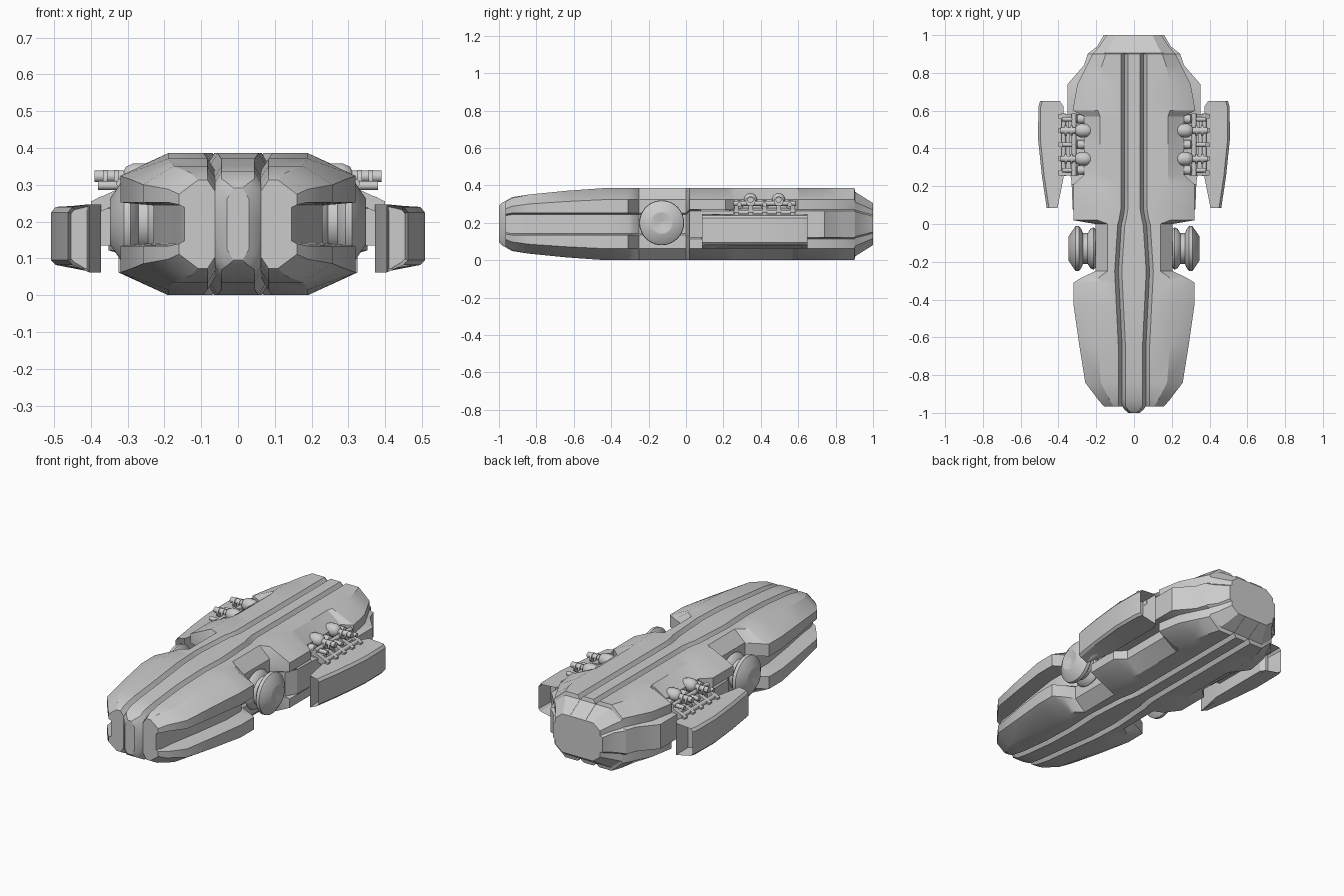
import bpy, bmesh, math
from mathutils import Vector

if "Cube" in bpy.data.objects:
    bpy.data.objects.remove(bpy.data.objects["Cube"])

ZC = 0.193  # height of the horizontal symmetry plane


def finish(name, bm, z=0, z_mirror=False, angle=28):
    """Make the object, mirror it and shade it."""
    bmesh.ops.recalc_face_normals(bm, faces=bm.faces)
    me = bpy.data.meshes.new(name)
    bm.to_mesh(me)
    bm.free()
    ob = bpy.data.objects.new(name, me)
    bpy.context.collection.objects.link(ob)
    ob.location.z = z
    mod = ob.modifiers.new("mirror", 'MIRROR')
    mod.use_axis = (True, False, z_mirror)
    mod.merge_threshold = 0.0005
    bpy.ops.object.select_all(action='DESELECT')
    ob.select_set(True)
    bpy.context.view_layer.objects.active = ob
    bpy.ops.object.shade_smooth_by_angle(angle=math.radians(angle))
    return ob


def loft(bm, rings, closed=True, inner_x=None):
    """Skin equal-length rings of points and cap both ends."""
    rows = [[bm.verts.new(p) for p in r] for r in rings]
    n = len(rows[0])
    for a, b in zip(rows, rows[1:]):
        for i in range(n if closed else n - 1):
            j = (i + 1) % n
            bm.faces.new((a[i], a[j], b[j], b[i]))
    caps = []
    for row in (rows[0], rows[-1]):
        extra = []
        if inner_x is not None:
            extra = [bm.verts.new((inner_x(row), row[0].co.y, 0))]
        caps.append(bm.faces.new(row + extra))
    return caps


def revolve_x(bm, profile, cy, cz, n=18):
    """Turn (x, radius) points around an axis parallel to x."""
    turn = [2 * math.pi * i / n for i in range(n)]
    loft(bm, [[(x, cy + r * math.cos(a), cz + r * math.sin(a)) for a in turn] for x, r in profile])


def box(bm, x0, x1, y, half, z0, z1, drop=0.0):
    """Box whose outer x end hangs lower by drop."""
    loft(bm, [[(x, y - half, z0 - d), (x, y + half, z0 - d), (x, y + half, z1 - d), (x, y - half, z1 - d)]
              for x, d in ((x0, 0), (x1, drop))])


def spine_width(y):
    """Narrow aft, swelling amidships, narrow again at the nose."""
    if y > -0.05:
        return max(.05, .083 - .33 * (y + .05))
    return .085 - .022 * min(1, max(0, -y - .2) / .45)


# Hull stations: y, half height, shell half width, mid half width
F = .193
hull = [
    (-.965, .12, .16, .145), (-.93, .14, .19, .155), (-.84, .158, .258, .165), (-.64, .178, .29, .20),
    (-.43, F, .32, .23), (-.31, F, .32, .23), (-.28, F, .27, .22), (-.25, F, .205, .19),
    (0, F, .205, .195), (.02, F, .32, .29), (.08, F, .32, .325), (.21, F, .32, .33),
    (.26, F, .265, .335), (.57, F, .265, .35), (.6, F, .325, .352), (.74, F, .3, .352),
    (.84, F, .25, .265), (.9, F, .22, .245), (.905, .172, .215, .24), (.94, .15, .185, .195),
    (1, .112, .145, .16)]

# Side shells: one quarter, mirrored left/right and top/bottom
bm = bmesh.new()
rings = []
for y, h, w, m in hull:
    s = spine_width(y)
    groove = .03 if y < .903 else .001
    k = .68 * h
    c = min(.055 if y < .01 else .075, .6 * k)
    rings.append([(s, y, h - groove), (s + groove * .66, y, h), (min(.19, .68 * w), y, h),
                  (w, y, k), (w, y, c + .004), (m, y, c - .004), (m, y, 0)])
loft(bm, rings, closed=False, inner_x=lambda row: row[0].co.x)
finish("hull_shell", bm, ZC, True)

# Central spine with chamfered edges that form the grooves
bm = bmesh.new()
rings = []
for y, h, s in [(-1, .098, .03), (-.985, .113, .048)] + [(r[0], r[1] + .004 * (r[0] < -.9), spine_width(r[0])) for r in hull]:
    groove = .03 if y < .903 else .001
    rings.append([(0, y, h), (s - groove * .6, y, h), (s, y, h - groove), (s, y, 0)])
loft(bm, rings, closed=False, inner_x=lambda row: 0)
finish("spine", bm, ZC, True)

# Round side thrusters with a waist and dished outer end
bm = bmesh.new()
revolve_x(bm, [(.17, .07), (.215, .112), (.23, .105), (.245, .082), (.27, .082), (.28, .105), (.292, .12),
               (.31, .118), (.348, .062), (.348, .052), (.334, .012)], -.13, .2, 40)
finish("side_thruster", bm, angle=40)

# Outrigger pods, hollow at both ends
bm = bmesh.new()
rings = []
for y, xi, xo in [(.085, .405, .462), (.25, .372, .487), (.45, .372, .508), (.62, .372, .506), (.65, .392, .498)]:
    rings.append([(xi, y, .062), (xi, y, .247), (xo - .012, y, .24), (xo, y, .225),
                  (xo, y, .095), (xo - .012, y, .082)])
caps = loft(bm, rings)
bmesh.ops.recalc_face_normals(bm, faces=bm.faces)
bmesh.ops.inset_individual(bm, faces=caps, thickness=.009, depth=0)
for f, dy in zip(caps, (.1, -.1)):
    bmesh.ops.translate(bm, verts=f.verts, vec=(0, dy, 0))
finish("outrigger_pod", bm)

# Struts that carry the pods
bm = bmesh.new()
box(bm, .3, .385, .43, .15, .135, .235)
box(bm, .24, .335, .42, .17, .245, .285, .02)
for i in range(5):
    box(bm, .29, .4, .27 + .075 * i, .012, .265, .305, .05)
finish("pod_struts", bm)

# Actuators: two pointed capsules with collars, and three smaller plungers per side
bm = bmesh.new()
for y in (.345, .495):
    revolve_x(bm, [(.212, .012), (.225, .025), (.25, .036), (.285, .036), (.305, .026), (.31, .016), (.39, .016)], y, .323)
    for x in (.325, .355):
        revolve_x(bm, [(x, .026), (x + .012, .026)], y, .315)
for y in (.285, .42, .555):
    revolve_x(bm, [(.25, .01), (.262, .024), (.3, .024), (.305, .012), (.38, .012)], y, .298)
finish("pod_actuators", bm, angle=40)

# Hinge rods running fore and aft through the struts
bm = bmesh.new()
for x, z in ((.318, .304), (.372, .255)):
    ret = bmesh.ops.create_cone(bm, cap_ends=True, segments=14, radius1=.013, radius2=.013, depth=.33)
    for v in ret["verts"]:
        v.co = Vector((x + v.co.x, .42 + v.co.z, z + v.co.y))
finish("hinge_rods", bm, angle=40)
